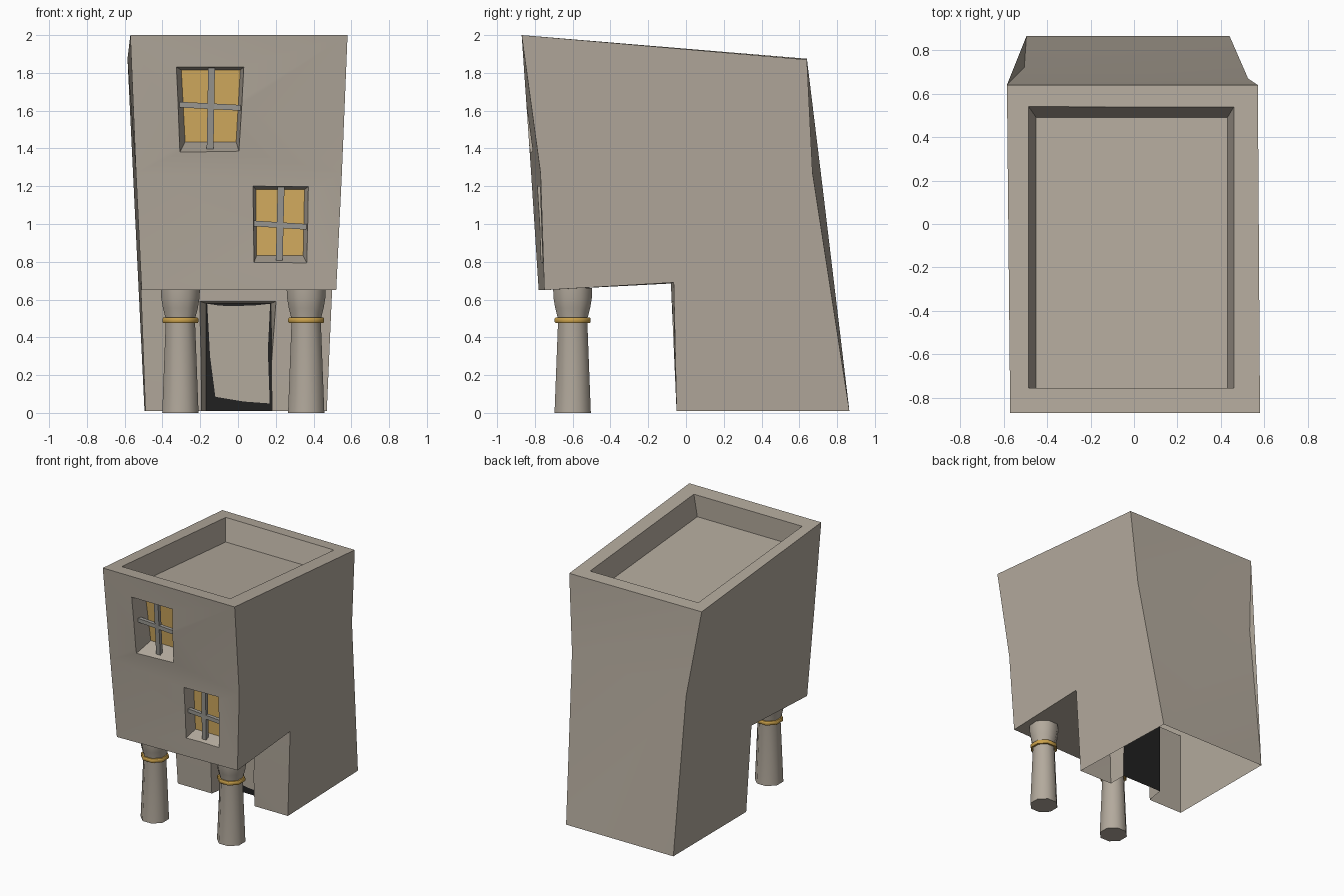
import bpy, bmesh, math
from mathutils import Vector

if "Cube" in bpy.data.objects:
    bpy.data.objects.remove(bpy.data.objects["Cube"])


def material(name, rgb):
    m = bpy.data.materials.new(name)
    m.diffuse_color = (*rgb, 1)
    m.use_nodes = True
    m.node_tree.nodes["Principled BSDF"].inputs["Base Color"].default_value = m.diffuse_color
    return m


STONE = material("warm_stone", (0.45, 0.40, 0.335))
BARS = material("grey_bars", (0.32, 0.31, 0.285))
GLOW = material("window_yellow", (0.68, 0.43, 0.12))
GOLD = material("ring_gold", (0.60, 0.36, 0.07))
DARK = material("doorway_black", (0.015, 0.015, 0.015))


def mesh_object(name, verts, faces, mats):
    bm = bmesh.new()
    vs = [bm.verts.new(v) for v in verts]
    for f in faces:
        bm.faces.new([vs[i] for i in f])
    if len(faces) > 1:
        bmesh.ops.recalc_face_normals(bm, faces=bm.faces[:])
    bmesh.ops.triangulate(bm, faces=[f for f in bm.faces if len(f.verts) == 4])
    me = bpy.data.meshes.new(name)
    bm.to_mesh(me)
    bm.free()
    for m in mats:
        me.materials.append(m)
    ob = bpy.data.objects.new(name, me)
    bpy.context.collection.objects.link(ob)
    return ob


def smooth(ob, deg):
    bpy.ops.object.select_all(action='DESELECT')
    ob.select_set(True)
    bpy.context.view_layer.objects.active = ob
    bpy.ops.object.shade_smooth_by_angle(angle=math.radians(deg))


def hexa(name, a, b, mat):
    """Solid between two four-sided rings."""
    faces = [(0, 1, 2, 3), (7, 6, 5, 4)]
    faces += [(i, (i + 1) % 4, (i + 1) % 4 + 4, i + 4) for i in range(4)]
    return mesh_object(name, list(a) + list(b), faces, [mat])


def pocket(body, opening, back):
    """Cut a tapering pocket; the cutter is extended out past the opening."""
    a, b = [Vector(p) for p in opening], [Vector(p) for p in back]
    out = [p + (p - q) for p, q in zip(a, b)]
    cutter = hexa("cutter", out, b, STONE)
    cutter.hide_render = True
    mod = body.modifiers.new("cut", 'BOOLEAN')
    mod.operation = 'DIFFERENCE'
    mod.solver = 'EXACT'
    mod.object = cutter
    bpy.context.view_layer.objects.active = body
    bpy.ops.object.modifier_apply(modifier=mod.name)
    bpy.data.objects.remove(cutter)


# Crooked body: one side outline per side, front top round to back top
left = [(-.57, -.87, 2), (-.54, -.82, 1.27), (-.51, -.78, .65), (-.515, -.08, .685),
        (-.49, -.05, .01), (-.495, .865, .01), (-.505, .72, 1.22), (-.585, .64, 1.875)]
right = [(.58, -.87, 2), (.55, -.77, 1.27), (.52, -.75, .65), (.50, -.065, .69),
         (.47, -.05, .01), (.44, .865, .01), (.525, .67, 1.27), (.57, .64, 1.87)]
sides = [tuple(range(8)), tuple(range(15, 7, -1))]
strip = [(i, (i + 1) % 8, (i + 1) % 8 + 8, i + 8) for i in range(8)]
body = mesh_object("house_body", left + right, sides + strip, [STONE, DARK])


# Sunken roof terrace
def roof(x, y, drop=0):
    return (x, y, 2 - (y + .87) * .083 - drop)


pocket(body,
       [roof(-.485, -.755), roof(.46, -.755), roof(.46, .54), roof(-.485, .54)],
       [roof(-.45, -.755, .17), roof(.43, -.755, .17), roof(.43, .49, .17), roof(-.45, .49, .17)])

# Doorway pocket
pocket(body,
       [(-.2, -.06, .59), (.2, -.06, .59), (.18, -.06, -.05), (-.195, -.06, -.05)],
       [(-.17, .095, .58), (.175, .095, .58), (.18, .095, -.05), (-.17, .095, -.05)])


# Windows: pocket, pane and crossed bars
def beam(name, p, q, width, y0, y1):
    p, q = Vector(p), Vector(q)
    n = Vector((-(q - p).y, (q - p).x)).normalized() * width / 2
    ring = [p + n, q + n, q - n, p - n]
    # y follows the lean of the wall between p and q
    ys = [y0, y1, y1, y0]
    a = [(c.x, y, c.y) for c, y in zip(ring, ys)]
    b = [(c.x, y + .03, c.y) for c, y in zip(ring, ys)]
    return hexa(name, a, b, BARS)


def window(name, opening, back, ytop, ybot, depth, vert, horiz):
    ys = [ytop, ytop, ybot, ybot]
    pocket(body, [(x, y, z) for (x, z), y in zip(opening, ys)],
           [(x, y + depth, z) for (x, z), y in zip(back, ys)])
    mesh_object(name + "_pane", [(x, y + depth - .004, z) for (x, z), y in zip(back, ys)],
                [(3, 2, 1, 0)][::1], [GLOW]).data.flip_normals()
    mid = (ytop + ybot) / 2 + .03
    beam(name + "_upright_bar", *vert, .036, ytop + .03, ybot + .03)
    beam(name + "_cross_bar", *horiz, .03, mid, mid)


window("upper_window",
       [(-.325, 1.83), (.03, 1.83), (.005, 1.385), (-.305, 1.385)],
       [(-.30, 1.815), (.012, 1.815), (-.01, 1.435), (-.28, 1.435)],
       -.853, -.812, .13,
       ((-.14, 1.825), (-.148, 1.388)), ((-.313, 1.632), (.015, 1.615)))
window("lower_window",
       [(.08, 1.2), (.375, 1.2), (.365, .79), (.085, .797)],
       [(.095, 1.182), (.352, 1.182), (.345, .832), (.098, .832)],
       -.785, -.765, .10,
       ((.228, 1.195), (.218, .796)), ((.082, 1.003), (.362, .985)))

# Open the underside and darken the back of the doorway
bm = bmesh.new()
bm.from_mesh(body.data)
base = [f for f in bm.faces if all(v.co.z < .02 for v in f.verts)]
bmesh.ops.delete(bm, geom=base, context='FACES')
for f in bm.faces:
    if all(abs(v.co.y - .095) < .004 and v.co.z < .62 for v in f.verts):
        f.material_index = 1
bm.to_mesh(body.data)
bm.free()
smooth(body, 30)

# Pale door surface standing in the dark opening
outline = [(-.163, .578), (-.10, .568), (-.02, .565), (.10, .57), (.17, .578), (.158, .33),
           (.168, .05), (.03, .06), (-.12, .085), (-.148, .30)]
mesh_object("door_face", [(x, .089, z) for x, z in outline], [tuple(range(9, -1, -1))], [STONE])


# Porch columns
def lathe(name, x, y, profile, mat, n=8):
    verts = [(x + r * math.cos((k + .5) * math.tau / n), y + r * math.sin((k + .5) * math.tau / n), z)
             for r, z in profile for k in range(n)]
    m = len(profile)
    faces = [(j * n + k, j * n + (k + 1) % n, (j + 1) * n + (k + 1) % n, (j + 1) * n + k)
             for j in range(m - 1) for k in range(n)]
    faces += [tuple(range(n))[::-1], tuple(range((m - 1) * n, m * n))]
    smooth(mesh_object(name, verts, faces, [mat]), 50)


for side, x in (("left", -.305), ("right", .361)):
    lathe(side + "_column", x, -.6,
          [(.104, 0), (.084, .48), (.086, .505), (.10, .555), (.11, .61), (.112, .66)], STONE)
    lathe(side + "_column_ring", x, -.6, [(.098, .475), (.103, .482), (.103, .498), (.098, .505)], GOLD)
